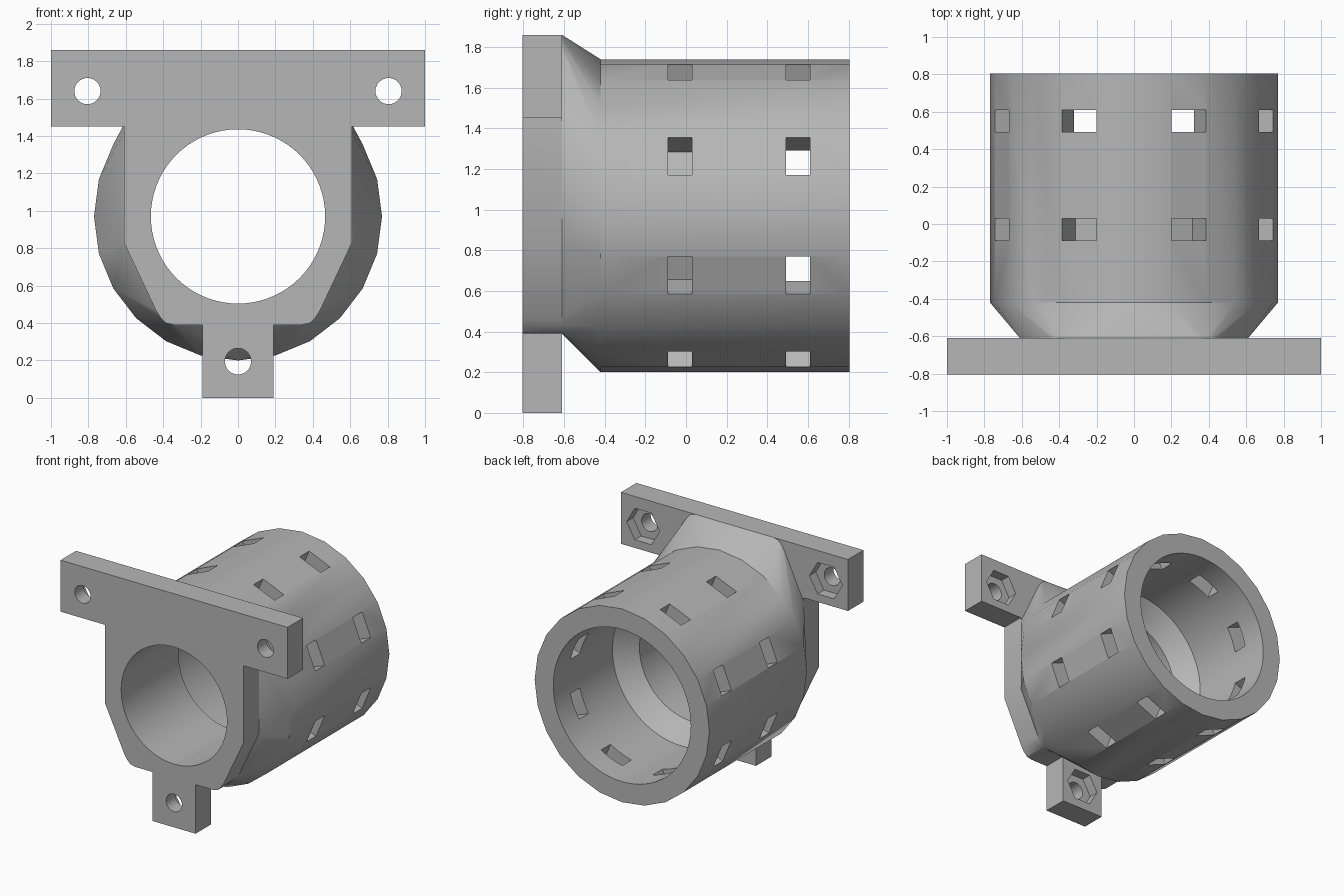
import bpy, bmesh, math
from mathutils import Matrix, Vector

if "Cube" in bpy.data.objects:
    bpy.data.objects.remove(bpy.data.objects["Cube"])

AXIS_Z = 0.97          # height of the tube axis
FRONT, PLATE_BACK, SHOULDER, BACK = -0.805, -0.61, -0.42, 0.805

grey = bpy.data.materials.new("grey_plastic")
grey.diffuse_color = (0.47, 0.47, 0.47, 1)
grey.use_nodes = True
grey.node_tree.nodes["Principled BSDF"].inputs["Base Color"].default_value = grey.diffuse_color


def make(name, bm):
    bmesh.ops.recalc_face_normals(bm, faces=bm.faces[:])
    me = bpy.data.meshes.new(name)
    bm.to_mesh(me)
    bm.free()
    ob = bpy.data.objects.new(name, me)
    bpy.context.collection.objects.link(ob)
    me.materials.append(grey)
    return ob


def skin(bm, rings):
    """Closed solid through rings that have equal point counts."""
    loops = [[bm.verts.new(p) for p in ring] for ring in rings]
    n = len(loops[0])
    for a, b in zip(loops, loops[1:]):
        for i in range(n):
            bm.faces.new((a[i], a[(i + 1) % n], b[(i + 1) % n], b[i]))
    bm.faces.new(loops[0])
    bm.faces.new(loops[-1])


def circle(x, y, z, r, n):
    return [(x + r * math.cos(2 * math.pi * i / n), y,
             z + r * math.sin(2 * math.pi * i / n)) for i in range(n)]


def lathe(bm, x, z, n, profile):
    skin(bm, [circle(x, y, z, r, n) for y, r in profile])


def extrude(name, outline, y0, y1):
    bm = bmesh.new()
    skin(bm, [[(x, y, z) for x, z in outline] for y in (y0, y1)])
    return make(name, bm)


def boolean(target, other, op):
    mod = target.modifiers.new(op.lower(), 'BOOLEAN')
    mod.operation, mod.solver, mod.object = op, 'EXACT', other
    bpy.context.view_layer.objects.active = target
    bpy.ops.object.modifier_apply(modifier=mod.name)
    bpy.data.objects.remove(other, do_unlink=True)


# Flange: wide bar on top, tapered body with rounded corners, tab below
lower = [(0.61, 0.83), (0.44, 0.47), (0.415, 0.43), (0.385, 0.40), (0.34, 0.39)]
half = [(1, 1.86), (1, 1.45), (0.61, 1.45)] + lower + [(0.19, 0.39), (0.19, 0)]
body = extrude("mount_body", half + [(-x, z) for x, z in reversed(half)],
               FRONT, PLATE_BACK)

# Shoulder: blends the rounded octagon behind the flange into the tube
octagon = [(sx * x, 1.125 + s * (z - 1.125))
           for x, z in lower for sx in (1, -1) for s in (1, -1)]
bm = bmesh.new()
for p in [(x, PLATE_BACK, z) for x, z in octagon] + circle(0, SHOULDER, AXIS_Z, 0.77, 24):
    bm.verts.new(p)
bmesh.ops.convex_hull(bm, input=bm.verts[:])
boolean(body, make("shoulder", bm), 'UNION')

# Tube
bm = bmesh.new()
lathe(bm, 0, AXIS_Z, 24, [(SHOULDER, 0.77), (BACK, 0.77)])
boolean(body, make("tube", bm), 'UNION')

# Stepped bore: narrow in front, wide behind
bm = bmesh.new()
lathe(bm, 0, AXIS_Z, 72, [(-1, 0.466), (-0.08, 0.466), (0.06, 0.606), (1, 0.606)])
boolean(body, make("bore_cutter", bm), 'DIFFERENCE')

# Two rows of eight slots around the tube
bm = bmesh.new()
for y in (-0.03, 0.55):
    for k in range(8):
        turn = Matrix.Rotation(math.radians(22.5 + 45 * k), 4, 'Y')
        place = (Matrix.Translation((0, y, AXIS_Z)) @ turn
                 @ Matrix.Translation((0.737, 0, 0))
                 @ Matrix.Diagonal((0.32, 0.118, 0.199, 1)))
        bmesh.ops.create_cube(bm, size=1, matrix=place)
boolean(body, make("slot_cutter", bm), 'DIFFERENCE')

# Screw holes with hexagonal nut pockets at the back
screws = [(-0.805, 1.64), (0.805, 1.64), (0, 0.195)]
for name, n, r, y0, y1 in (("screw_hole_cutter", 32, 0.07, -1, -0.6),
                           ("nut_pocket_cutter", 6, 0.145, -0.69, -0.6)):
    bm = bmesh.new()
    for x, z in screws:
        lathe(bm, x, z, n, [(y0, r), (y1, r)])
    boolean(body, make(name, bm), 'DIFFERENCE')

# Smooth shading with sharp edges kept
bpy.ops.object.select_all(action='DESELECT')
body.select_set(True)
bpy.context.view_layer.objects.active = body
bpy.ops.object.shade_smooth_by_angle(angle=math.radians(30))
